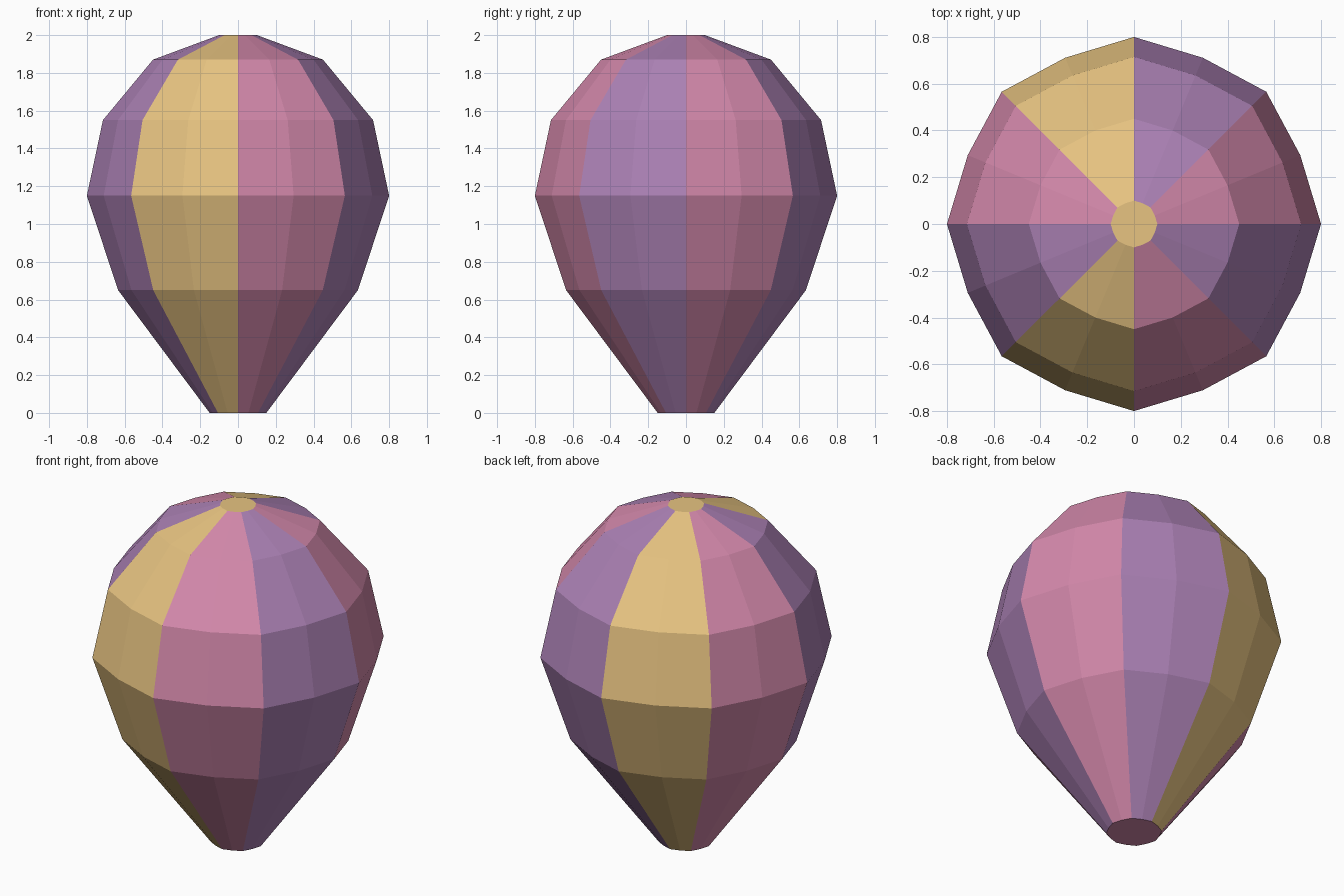
import bpy, bmesh
from math import cos, sin, pi

if "Cube" in bpy.data.objects:
    bpy.data.objects.remove(bpy.data.objects["Cube"])


def material(name, rgb):
    mat = bpy.data.materials.new(name)
    mat.diffuse_color = (*rgb, 1)
    mat.use_nodes = True
    mat.node_tree.nodes["Principled BSDF"].inputs["Base Color"].default_value = mat.diffuse_color
    return mat


PINK, PURPLE, GOLD = 0, 1, 2
materials = [
    material("pink", (0.66, 0.25, 0.41)),
    material("purple", (0.41, 0.22, 0.46)),
    material("gold", (0.80, 0.55, 0.22)),
]

# Envelope profile: (radius, height) from mouth to crown
profile = [(0.15, 0.0), (0.635, 0.65), (0.80, 1.15),
           (0.715, 1.55), (0.45, 1.87), (0.10, 2.0)]
SIDES = 16          # eight gores, two flat columns each
FLATTEN = 0.962     # the middle of each gore sits slightly inside the seams

bm = bmesh.new()
rings = []
for radius, z in profile:
    ring = []
    for i in range(SIDES):
        a = 2 * pi * i / SIDES
        r = radius * (FLATTEN if i % 2 else 1)
        ring.append(bm.verts.new((r * cos(a), r * sin(a), z)))
    rings.append(ring)

# Gores, coloured pink, purple, gold in turn
for low, high in zip(rings, rings[1:]):
    for i in range(SIDES):
        j = (i + 1) % SIDES
        face = bm.faces.new((low[i], low[j], high[j], high[i]))
        face.material_index = (i // 2) % 3

# Crown and mouth caps
bm.faces.new(rings[-1]).material_index = GOLD
bm.faces.new(rings[0][::-1]).material_index = PINK

mesh = bpy.data.meshes.new("balloon_envelope")
bm.to_mesh(mesh)
bm.free()
for mat in materials:
    mesh.materials.append(mat)
envelope = bpy.data.objects.new("balloon_envelope", mesh)
bpy.context.collection.objects.link(envelope)
